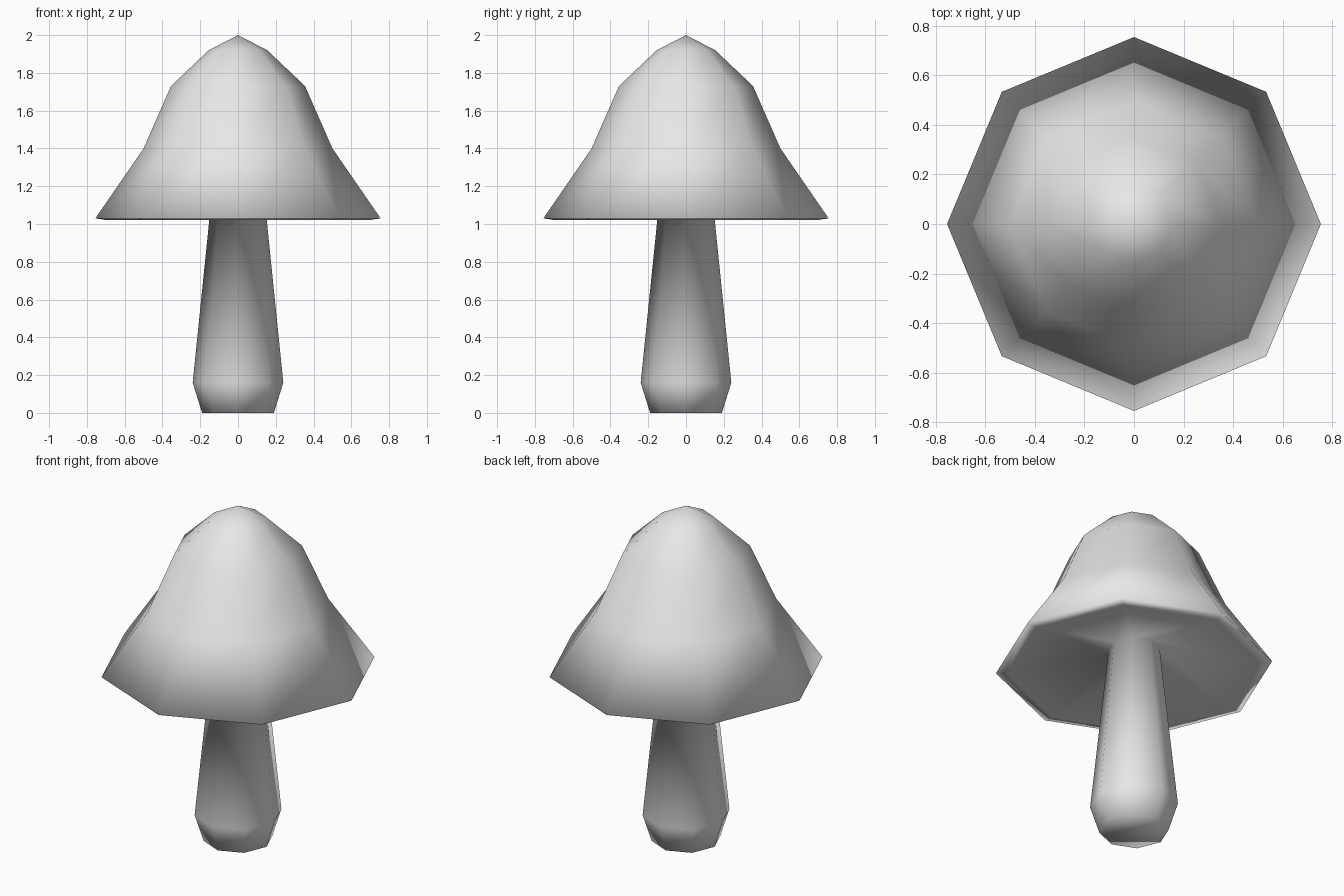
import bpy
import bmesh
from math import cos, sin, tau

cube = bpy.data.objects.get("Cube")
if cube:
    bpy.data.objects.remove(cube, do_unlink=True)

SIDES = 8

# Radius and height of each ring, from the foot up to just below the tip
STEM = [(0.19, 0.0), (0.24, 0.16), (0.14, 1.14)]
UNDERSIDE = [(0.69, 1.02)]
CAP = [(0.755, 1.03), (0.5, 1.4), (0.355, 1.73), (0.155, 1.92)]
TIP_HEIGHT = 2.0

# Single plain grey
grey = bpy.data.materials.new("plain_grey")
grey.use_nodes = True
colour = (0.8, 0.8, 0.8, 1.0)
grey.diffuse_color = colour
grey.node_tree.nodes["Principled BSDF"].inputs["Base Color"].default_value = colour


def add_ring(bm, radius, height):
    angles = [tau * i / SIDES for i in range(SIDES)]
    return [bm.verts.new((radius * cos(a), radius * sin(a), height)) for a in angles]


bm = bmesh.new()
rings = [add_ring(bm, r, z) for r, z in STEM + UNDERSIDE + CAP]

# Stem, hollow underside and cap walls as one continuous skin
for low, high in zip(rings, rings[1:]):
    for i in range(SIDES):
        j = (i + 1) % SIDES
        bm.faces.new((low[i], low[j], high[j], high[i]))

# Flat foot and pointed tip
bm.faces.new(list(reversed(rings[0])))
tip = bm.verts.new((0, 0, TIP_HEIGHT))
for i in range(SIDES):
    bm.faces.new((rings[-1][i], rings[-1][(i + 1) % SIDES], tip))

bmesh.ops.recalc_face_normals(bm, faces=bm.faces)
for face in bm.faces:
    face.smooth = True

mesh = bpy.data.meshes.new("mushroom")
bm.to_mesh(mesh)
bm.free()
mesh.materials.append(grey)
mushroom = bpy.data.objects.new("mushroom", mesh)
bpy.context.collection.objects.link(mushroom)
